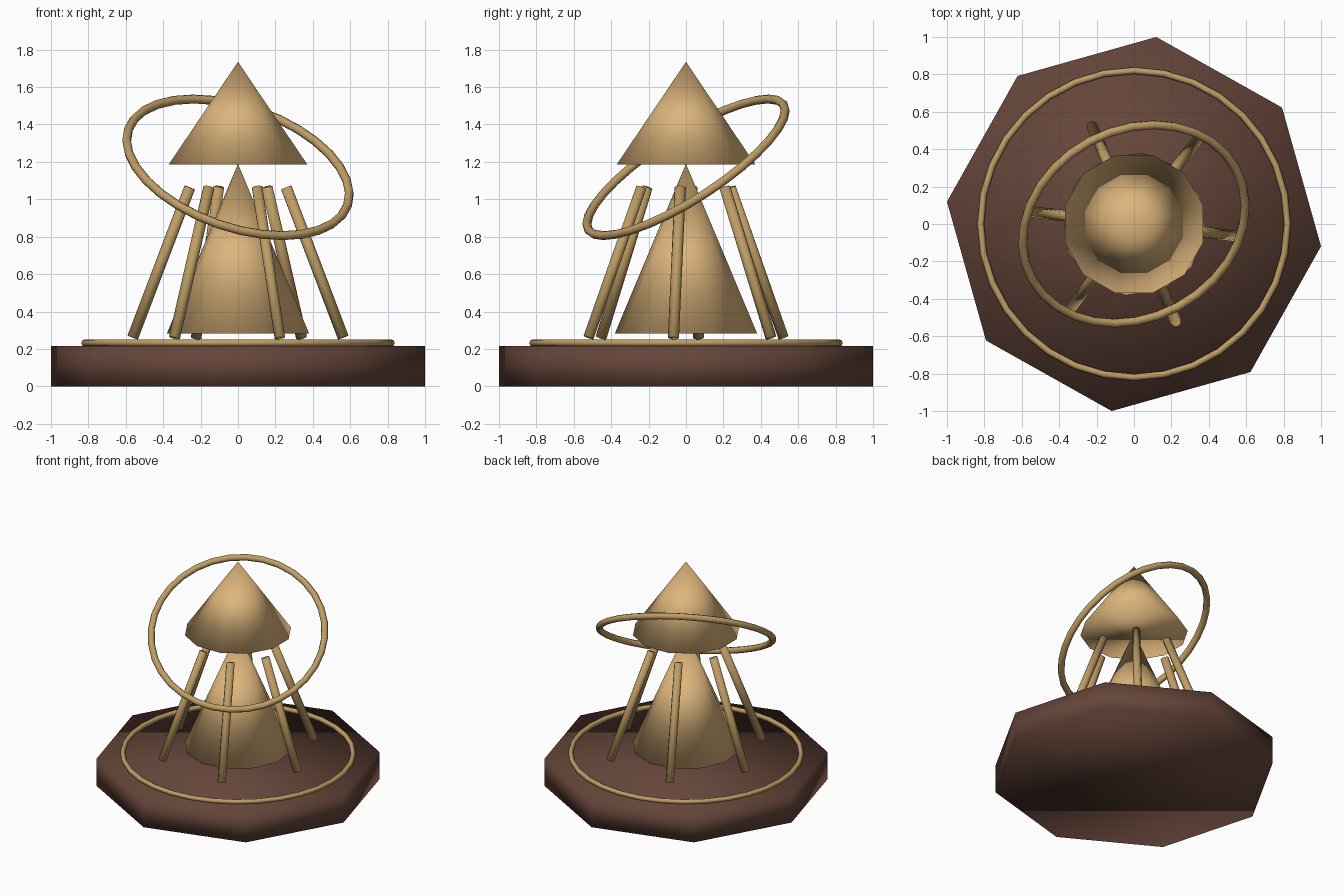
import bpy
from math import radians, cos, sin
from mathutils import Vector, Matrix

if "Cube" in bpy.data.objects:
    bpy.data.objects.remove(bpy.data.objects["Cube"])

TURN = radians(-6.8)   # the whole model is turned slightly about z


def material(name, rgb):
    m = bpy.data.materials.new(name)
    m.diffuse_color = (*rgb, 1)
    m.use_nodes = True
    m.node_tree.nodes["Principled BSDF"].inputs["Base Color"].default_value = m.diffuse_color
    return m


WOOD = material("dark_wood", (0.13, 0.06, 0.042))
GOLD = material("pale_gold", (0.72, 0.46, 0.20))
BRASS = material("brass", (0.52, 0.34, 0.13))


def finish(name, mat):
    o = bpy.context.object
    o.name = name
    o.data.materials.append(mat)
    bpy.ops.object.shade_smooth()
    return o


def cone(name, radius, z0, z1, turn):
    bpy.ops.mesh.primitive_cone_add(vertices=12, radius1=radius, radius2=0, depth=z1 - z0,
                                    location=(0, 0, (z0 + z1) / 2), rotation=(0, 0, turn))
    return finish(name, GOLD)


def rod(name, a, b, radius):
    a, b = Vector(a), Vector(b)
    bpy.ops.mesh.primitive_cylinder_add(vertices=8, radius=radius, depth=(b - a).length,
                                        location=(a + b) / 2)
    o = finish(name, BRASS)
    o.rotation_euler = (b - a).to_track_quat('Z', 'Y').to_euler()


def ring(name, major, minor, z, normal=(0, 0, 1)):
    bpy.ops.mesh.primitive_torus_add(major_radius=major, minor_radius=minor, major_segments=32,
                                     minor_segments=8, location=(0, 0, z))
    o = finish(name, BRASS)
    o.rotation_euler = Vector(normal).to_track_quat('Z', 'Y').to_euler()


# Octagonal base slab
bpy.ops.mesh.primitive_cylinder_add(vertices=8, radius=1.007, depth=0.215,
                                    location=(0, 0, 0.1075), rotation=(0, 0, TURN))
finish("base", WOOD)

# Flat ring lying on the base
ring("base_ring", 0.82, 0.018, 0.232)

# Two stacked cones
cone("lower_cone", 0.383, 0.283, 1.19, TURN)
cone("upper_cone", 0.383, 1.187, 1.735, radians(15))

# Six leaning rods around the lower cone
for i in range(6):
    a = TURN + i * radians(60)
    rod(f"leaning_rod_{i + 1}", (0.567 * cos(a), 0.567 * sin(a), 0.261),
        (0.26 * cos(a), 0.26 * sin(a), 1.063), 0.03)

# Tilted ring around the upper cone
ring("tilted_ring", 0.62, 0.024, 1.171, (0.28, -0.518, 0.808))
